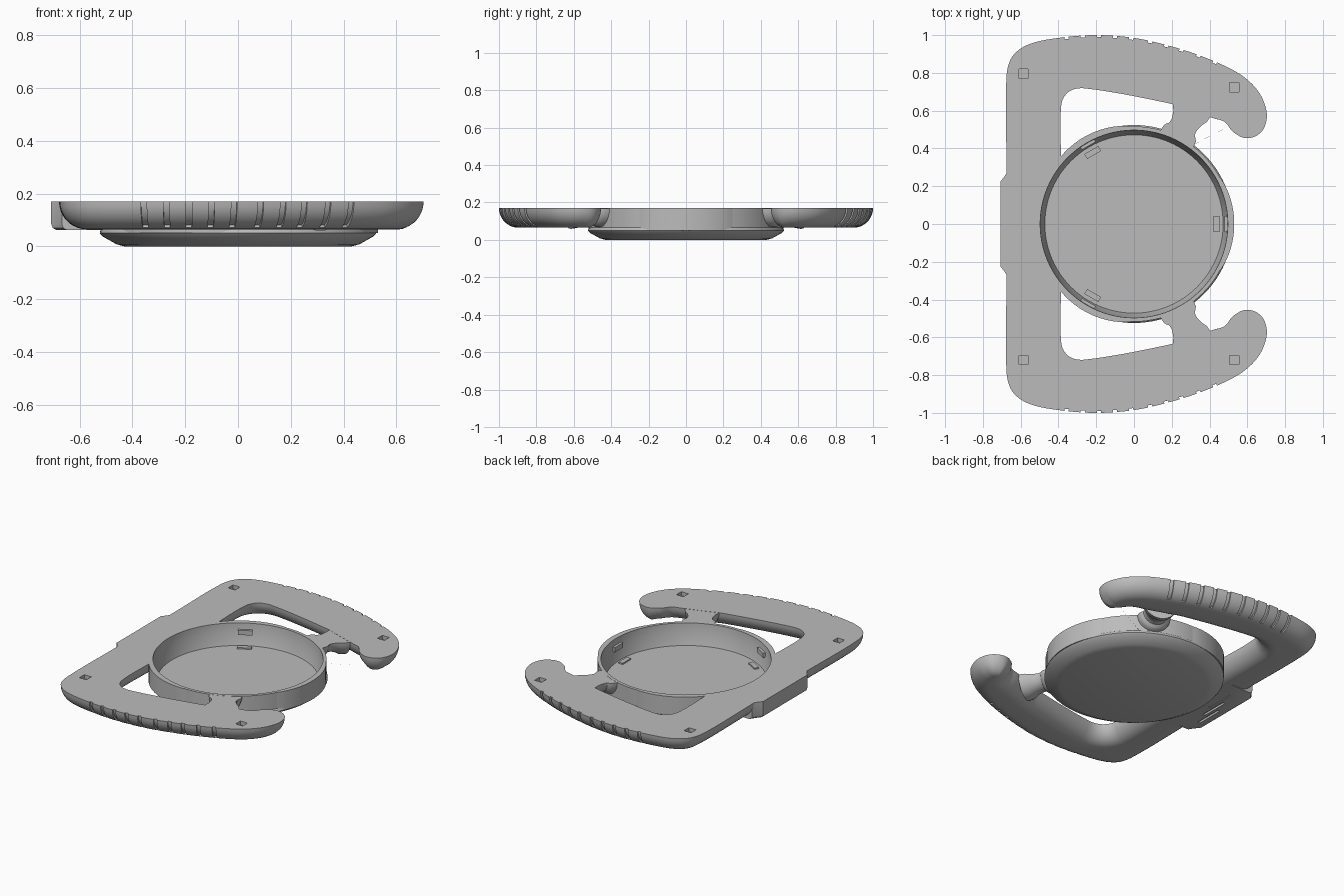
import bpy, bmesh
from math import sin, cos, pi, radians
from mathutils import Vector, Matrix
from mathutils.geometry import interpolate_bezier

if "Cube" in bpy.data.objects:
    bpy.data.objects.remove(bpy.data.objects["Cube"])

grey = bpy.data.materials.new("matte_grey")
grey.use_nodes = True
GREY = (0.5, 0.5, 0.5, 1)
grey.diffuse_color = GREY
grey.node_tree.nodes["Principled BSDF"].inputs["Base Color"].default_value = GREY

TOP, R = 0.17, 0.105      # rim top height and edge rounding
parts = []


def add(name, bm, part=True):
    bmesh.ops.recalc_face_normals(bm, faces=bm.faces)
    mesh = bpy.data.meshes.new(name)
    bm.to_mesh(mesh)
    bm.free()
    mesh.materials.append(grey)
    obj = bpy.data.objects.new(name, mesh)
    bpy.context.collection.objects.link(obj)
    if part:
        parts.append(obj)
    else:
        obj.hide_render = True
    return obj


def loft(bm, rings):
    """Skin a list of equal closed rings and cap both ends."""
    rows = [[bm.verts.new(p) for p in ring] for ring in rings]
    n = len(rows[0])
    for a, b in zip(rows, rows[1:]):
        for i in range(n):
            j = (i + 1) % n
            bm.faces.new((a[i], a[j], b[j], b[i]))
    caps = [bm.faces.new(rows[0]), bm.faces.new(rows[-1])]
    bmesh.ops.triangulate(bm, faces=caps)


def box(bm, centre, size, angle=0.0):
    bmesh.ops.create_cube(bm, size=1, matrix=Matrix.Rotation(angle, 4, "Z")
                          @ Matrix.Translation(centre)
                          @ Matrix.Diagonal((*size, 1)))


def subtract(obj, cutter):
    mod = obj.modifiers.new("cut", "BOOLEAN")
    mod.operation = "DIFFERENCE"
    mod.solver = "EXACT"
    mod.use_self = True
    mod.object = cutter
    deps = bpy.context.evaluated_depsgraph_get()
    mesh = bpy.data.meshes.new_from_object(obj.evaluated_get(deps))
    obj.modifiers.clear()
    obj.data = mesh
    bpy.data.objects.remove(cutter)


# Smooth outline of the open rim, one half mirrored
half = [(-.675, .3), (-.675, .78), (-.645, .885), (-.56, .95), (-.4, .985),
        (-.2, 1), (0, .985), (.2, .94), (.38, .88), (.55, .8), (.64, .725),
        (.688, .645), (.703, .56), (.672, .485), (.597, .454), (.525, .487),
        (.48, .54), (.42, .56), (.3, .6), (.18, .64), (-.26, .718), (-.345, .7),
        (-.385, .63), (-.385, .3)]
ctrl = [Vector((x, y, 0)) for x, y in half]
ctrl += [Vector((x, -y, 0)) for x, y in reversed(half)]
count = len(ctrl)
tangent = [(ctrl[(i + 1) % count] - ctrl[i - 1]).normalized() for i in range(count)]
outline = []
for i in range(count):
    j = (i + 1) % count
    p, q = ctrl[i], ctrl[j]
    s = (q - p).length / 3
    outline += interpolate_bezier(p, p + tangent[i] * s, q - tangent[j] * s, q, 15)[:-1]
m = len(outline)
inward = []
for i in range(m):
    t = (outline[(i + 1) % m] - outline[i - 1]).normalized()
    inward.append(Vector((t.y, -t.x, 0)))

# Tight convex bends get a smaller rounding so the underside stays clean
limit = []
for i in range(m):
    dp = outline[(i + 5) % m] - outline[i - 5]
    dn = inward[(i + 5) % m] - inward[i - 5]
    tight = dp.dot(dn) < 0 and dn.length > .01
    limit.append(min(R, .8 * dp.length / dn.length) if tight else R)
width = [sum(limit[(i + k) % m] for k in range(-6, 7)) / 13 for i in range(m)]

# Rim: flat top with a quarter-round underside
bm = bmesh.new()
rings = []
for k in range(10):
    a = k / 9 * pi / 2
    rings.append([p + n * w * (1 - cos(a)) + Vector((0, 0, TOP - R * sin(a)))
                  for p, n, w in zip(outline, inward, width)])
loft(bm, rings)
rim = add("grip_rim", bm)

# Opening for the hub
bm = bmesh.new()
bmesh.ops.create_cone(bm, segments=96, radius1=.508, radius2=.508, depth=1, cap_ends=True)
subtract(rim, add("hub_cutter", bm, False))

# Finger grooves around the outside of both grips, and square top sockets
bm = bmesh.new()
for side in (1, -1):
    for g in range(10):
        x = -.36 + g * .088
        i = min((i for i in range(m) if outline[i].y * side > .8),
                key=lambda i: abs(outline[i].x - x))
        out = -inward[i]
        along = Vector((-out.y, out.x, 0)) * .011
        core = outline[i] - out * R + Vector((0, 0, TOP))
        arc = []
        for k in range(9):
            a = -.15 + k * .17
            ray = out * cos(a) - Vector((0, 0, sin(a)))
            near, far = core + ray * (R - .011), core + ray * (R + .02)
            arc.append([near - along, far - along, far + along, near + along])
        loft(bm, arc)
for x, y in ((-.585, .795), (.53, .725), (-.585, -.72), (.53, -.72)):
    box(bm, (x, y, TOP), (.05, .05, .05))
subtract(rim, add("groove_cutter", bm, False))

# Raised pad on the middle of the back bar, with slots underneath
bm = bmesh.new()
pad = [(-.668, -.28), (-.69, -.245), (-.708, -.225), (-.708, .225), (-.69, .245),
       (-.668, .28), (-.53, .28), (-.53, -.28)]
loft(bm, [[(x + d, y, z) for x, y in pad]
          for d, z in ((0, TOP), (0, .085), (.006, .07), (.02, .062))])
pad_obj = add("back_pad", bm)
bm = bmesh.new()
for k in (-1, 0, 1):
    box(bm, (-.61 + k * .035, k * .09, .06), (.016, .18, .03))
subtract(pad_obj, add("slot_cutter", bm, False))

# Hub cup, turned from a profile
bm = bmesh.new()
profile = [(0, 0), (.43, 0), (.46, .008), (.512, .037), (.524, .05), (.522, .06),
           (.517, .066), (.517, TOP), (.497, TOP), (.494, .11), (.472, .036), (0, .036)]
verts = [bm.verts.new((r, 0, z)) for r, z in profile]
edges = [bm.edges.new(pair) for pair in zip(verts, verts[1:])]
bmesh.ops.spin(bm, geom=verts + edges, cent=(0, 0, 0), axis=(0, 0, 1),
               angle=2 * pi, steps=96, use_merge=True)
bmesh.ops.remove_doubles(bm, verts=bm.verts, dist=.0002)
add("hub_cup", bm)

# Three outer wall bulges and three pairs of inner clips
bm = bmesh.new()
clips = bmesh.new()
for base in (0, 120, 240):
    arc = [radians(base - 30 + k * 4) for k in range(16)]
    swell = [.515 + .016 * sin(k / 15 * pi) ** .6 for k in range(16)]
    ring = [(r, a) for r, a in zip(swell, arc)] + [(.51, a) for a in reversed(arc)]
    loft(bm, [[(r * cos(a), r * sin(a), z) for r, a in ring] for z in (.05, TOP)])
    box(clips, (.437, 0, .039), (.03, .085, .012), radians(base))
    box(clips, (.489, 0, .115), (.022, .085, .03), radians(base))
add("hub_bulges", bm)
add("hub_clips", clips)

# Flat-topped, round-bottomed spokes with a collar at the hub
for side, label in ((1, "back"), (-1, "front")):
    bm = bmesh.new()
    axis = Vector((.45, .89 * side, 0)).normalized()
    across = Vector((-axis.y, axis.x, 0))
    rings = []
    for d, r in ((.505, .098), (.535, .096), (.55, .088), (.562, .076), (.58, .073),
                 (.6, .075), (.63, .085), (.655, .1), (.69, .105)):
        rings.append([axis * d + across * r * cos(a)
                      + Vector((0, 0, TOP - .001 - r * 1.05 * sin(a)))
                      for a in (k * pi / 16 for k in range(17))])
    loft(bm, rings)
    add(label + "_spoke", bm)

# Smooth shading with crisp edges
bpy.ops.object.select_all(action="DESELECT")
for obj in parts:
    obj.select_set(True)
bpy.context.view_layer.objects.active = rim
bpy.ops.object.shade_smooth_by_angle(angle=radians(35))
